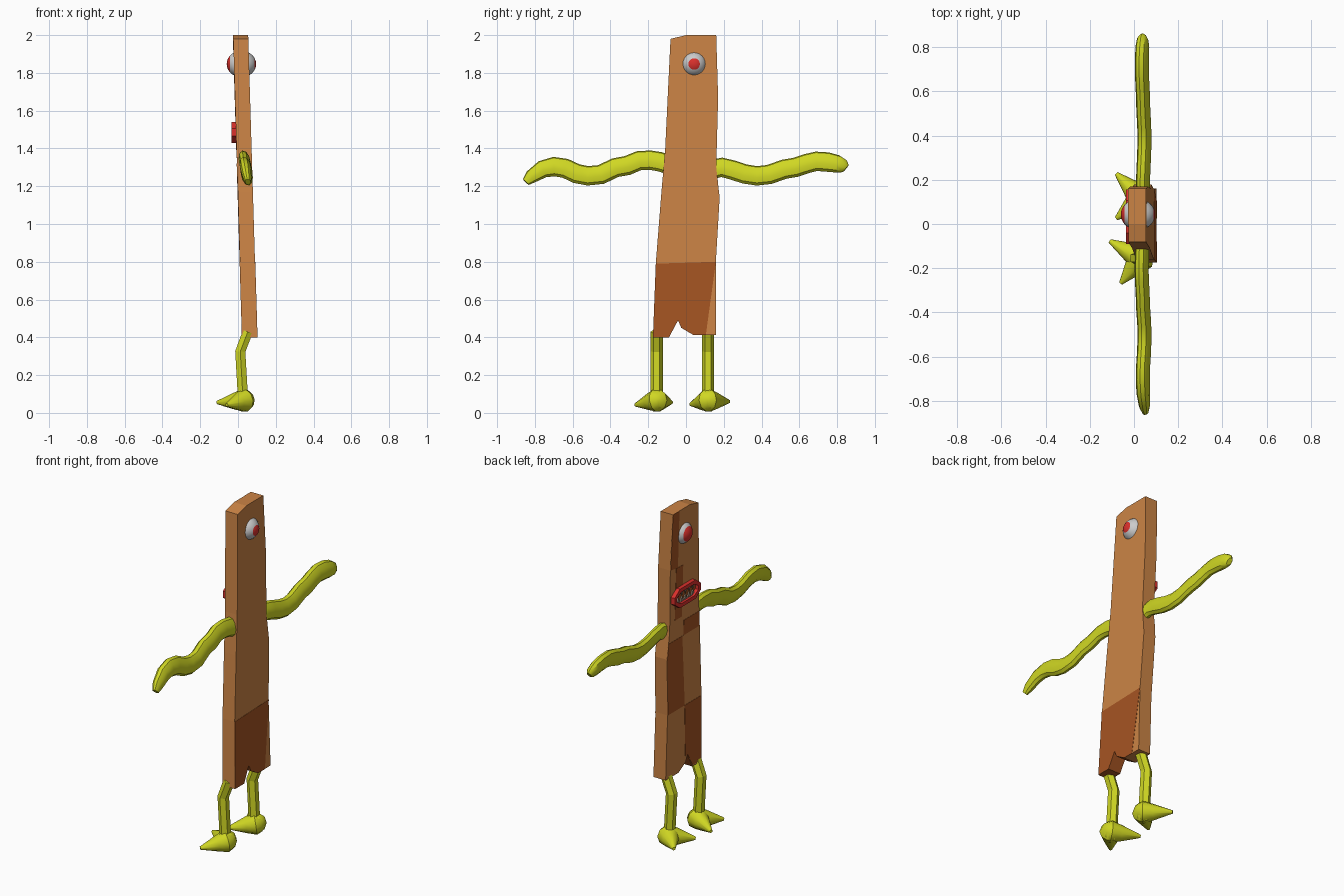
import bpy, bmesh, math
from mathutils import Vector

if "Cube" in bpy.data.objects:
    bpy.data.objects.remove(bpy.data.objects["Cube"])


def material(name, rgb):
    m = bpy.data.materials.new(name)
    m.diffuse_color = (*rgb, 1)
    m.use_nodes = True
    m.node_tree.nodes["Principled BSDF"].inputs["Base Color"].default_value = m.diffuse_color
    return m


ORANGE = material("bark_orange", (0.60, 0.23, 0.06))
BROWN = material("bark_brown", (0.38, 0.09, 0.016))
LIME = material("lime", (0.63, 0.68, 0.017))
RED = material("red", (0.70, 0.03, 0.025))
WHITE = material("eye_white", (0.85, 0.85, 0.85))
TOOTH = material("tooth", (0.30, 0.22, 0.16))


def finish(name, bm, mats, smooth=False):
    bmesh.ops.recalc_face_normals(bm, faces=bm.faces[:])
    me = bpy.data.meshes.new(name)
    bm.to_mesh(me)
    bm.free()
    for m in mats:
        me.materials.append(m)
    ob = bpy.data.objects.new(name, me)
    bpy.context.collection.objects.link(ob)
    if smooth:
        bpy.ops.object.select_all(action='DESELECT')
        ob.select_set(True)
        bpy.context.view_layer.objects.active = ob
        bpy.ops.object.shade_smooth_by_angle(angle=math.radians(35))
    return ob


def lean(z):
    """x of the plank's middle plane at height z"""
    return 0.062 - 0.048 * (z - 0.4) / 1.6


def slab(name, outline, x0, x1, mats, side_mat=None):
    """Extrude a (y, z) outline between two offsets from the leaning plane."""
    bm = bmesh.new()
    a, b = ([bm.verts.new((lean(z) + x, y, z)) for y, z in outline] for x in (x0, x1))
    bm.faces.new(a)
    bm.faces.new(b[::-1])
    n = len(outline)
    for i in range(n):
        j = (i + 1) % n
        f = bm.faces.new((a[i], b[i], b[j], a[j]))
        if side_mat and i in side_mat:
            f.material_index = 1
    return finish(name, bm, mats)


def tube(name, pts, radii, sides, ref, smooth=True):
    """Loft elliptical rings along a path; radii are (along ref, across ref)."""
    bm = bmesh.new()
    pts = [Vector(p) for p in pts]
    rings = []
    for i, p in enumerate(pts):
        t = (pts[min(i + 1, len(pts) - 1)] - pts[max(i - 1, 0)]).normalized()
        u = (Vector(ref) - t * t.dot(Vector(ref))).normalized()
        v = t.cross(u)
        ring = []
        for k in range(sides):
            w = math.tau * (k + 0.5) / sides
            co = p + u * radii[i][0] * math.cos(w) + v * radii[i][1] * math.sin(w)
            co.z = max(co.z, 0)
            ring.append(bm.verts.new(co))
        rings.append(ring)
    for r, s in zip(rings, rings[1:]):
        for k in range(sides):
            m = (k + 1) % sides
            bm.faces.new((r[k], r[m], s[m], s[k]))
    bm.faces.new(rings[0][::-1])
    bm.faces.new(rings[-1])
    return finish(name, bm, [LIME], smooth)


# Plank body with a notched lower edge
notch = [(-0.175, 0.40), (-0.09, 0.40), (-0.042, 0.49), (-0.025, 0.45), (0.04, 0.412)]
body = notch + [(0.16, 0.412), (0.158, 0.80), (0.178, 1.14), (0.16, 1.30), (0.17, 1.67),
                (0.16, 2.0), (0.0, 2.0), (-0.082, 1.98), (-0.11, 1.40), (-0.13, 1.17),
                (-0.16, 0.79)]
slab("body", body, -0.04, 0.04, [ORANGE, BROWN], (0, 1, 2, 3))

# Darker patches on the two broad faces
slab("back_patch", notch + [(0.105, 0.412), (0.158, 0.80), (-0.16, 0.79)],
     0.039, 0.0415, [BROWN])
patches = [
    [(0.10, 1.66), (0.168, 1.67), (0.16, 2.0), (0.10, 2.0)],
    [(0.05, 1.35), (0.115, 1.35), (0.115, 1.66), (0.05, 1.66)],
    [(-0.115, 1.23), (0.03, 1.23), (0.03, 1.32), (-0.115, 1.32)],
    [(0.0, 0.80), (0.158, 0.80), (0.176, 1.14), (0.168, 1.23), (0.04, 1.23)],
    [(-0.174, 0.41), (-0.09, 0.41), (-0.042, 0.49), (-0.02, 0.49), (0.0, 0.80), (-0.159, 0.80)],
]
for i, p in enumerate(patches):
    slab(f"front_patch_{i + 1}", p, -0.0415, -0.039, [BROWN])

# Eyeball through the plank, with a pupil on each side
bm = bmesh.new()
bmesh.ops.create_uvsphere(bm, u_segments=24, v_segments=14, radius=1)
for f in bm.faces:
    z = f.calc_center_median().normalized().z
    f.material_index = int(z > math.cos(math.radians(25.7)) or z < -math.cos(math.radians(38.5)))
for v in bm.verts:
    x, y, z = v.co
    v.co = (0.018 + 0.078 * z, 0.043 + 0.07 * y, 1.847 + 0.07 * x)
finish("eye", bm, [WHITE, RED], True)

# Mouth: raised lip ring with teeth inside
lip = [(1, -0.35), (1, 0.35), (0.6, 1), (-0.6, 1), (-1, 0.35), (-1, -0.35), (-0.6, -1), (0.6, -1)]
bm = bmesh.new()
loops = []
for ky, kz, x in ((0.123, 0.056, -0.035), (0.123, 0.056, -0.065),
                  (0.10, 0.034, -0.065), (0.10, 0.034, -0.035)):
    loops.append([bm.verts.new((lean(1.485) + x, 0.033 + a * ky, 1.485 + b * kz)) for a, b in lip])
for i in range(4):
    r, s = loops[i], loops[(i + 1) % 4]
    for k in range(8):
        m = (k + 1) % 8
        bm.faces.new((r[k], r[m], s[m], s[k]))
finish("lips", bm, [RED])
slab("mouth_inside", [(0.033 + a * 0.102, 1.485 + b * 0.036) for a, b in lip],
     -0.044, -0.038, [BROWN])
for i in range(5):
    y = -0.035 + i * 0.034
    for s, n in ((1, "upper"), (-1, "lower")):
        slab(f"{n}_tooth_{i + 1}", [(y - 0.015, 1.485 + s * 0.034), (y + 0.015, 1.485 + s * 0.034),
                                    (y, 1.485 + s * 0.003)], -0.052, -0.04, [TOOTH])

# Wavy arms
arms = {
    "left_arm": [(0.14, 1.29), (0.19, 1.30), (0.25, 1.285), (0.31, 1.265), (0.375, 1.255),
                 (0.44, 1.262), (0.52, 1.29), (0.58, 1.30), (0.64, 1.32), (0.69, 1.332),
                 (0.75, 1.328), (0.80, 1.318), (0.835, 1.305), (0.848, 1.295)],
    "right_arm": [(-0.09, 1.315), (-0.14, 1.33), (-0.19, 1.338), (-0.25, 1.335), (-0.31, 1.31),
                  (-0.375, 1.298), (-0.45, 1.262), (-0.52, 1.255), (-0.58, 1.267),
                  (-0.64, 1.295), (-0.70, 1.304), (-0.76, 1.29), (-0.82, 1.25), (-0.848, 1.222)],
}
for name, path in arms.items():
    size = [(0.03, 0.053)] * (len(path) - 3) + [(0.03, 0.048), (0.025, 0.037), (0.015, 0.022)]
    tube(name, [(0.042 - 0.15 * (z - 1.29), y, z) for y, z in path], size, 10, (1, 0, 0.25))

# Bent legs and two-toed feet
feet = {
    "left": (0.117, [(-0.08, 0.228, 0.06), (-0.08, 0.025, 0.045)]),
    "right": (-0.155, [(-0.11, -0.077, 0.055), (-0.06, -0.268, 0.042)]),
}
for side, (y, tips) in feet.items():
    tube(f"{side}_leg", [(0.052, y, 0.43), (0.012, y, 0.325), (0.025, y, 0.10)],
         [(0.031, 0.032)] * 3, 6, (1, 0, 0), False)
    for i, tip in enumerate(tips):
        heel, tip = Vector((0.032, y, 0.066)), Vector(tip)
        d = (tip - heel).normalized()
        tube(f"{side}_toe_{i + 1}",
             [heel - d * 0.048, heel - d * 0.03, heel, heel.lerp(tip, 0.35), tip],
             [(0.022,) * 2, (0.048,) * 2, (0.062,) * 2, (0.045,) * 2, (0.009,) * 2], 10, (0, 0, 1))
